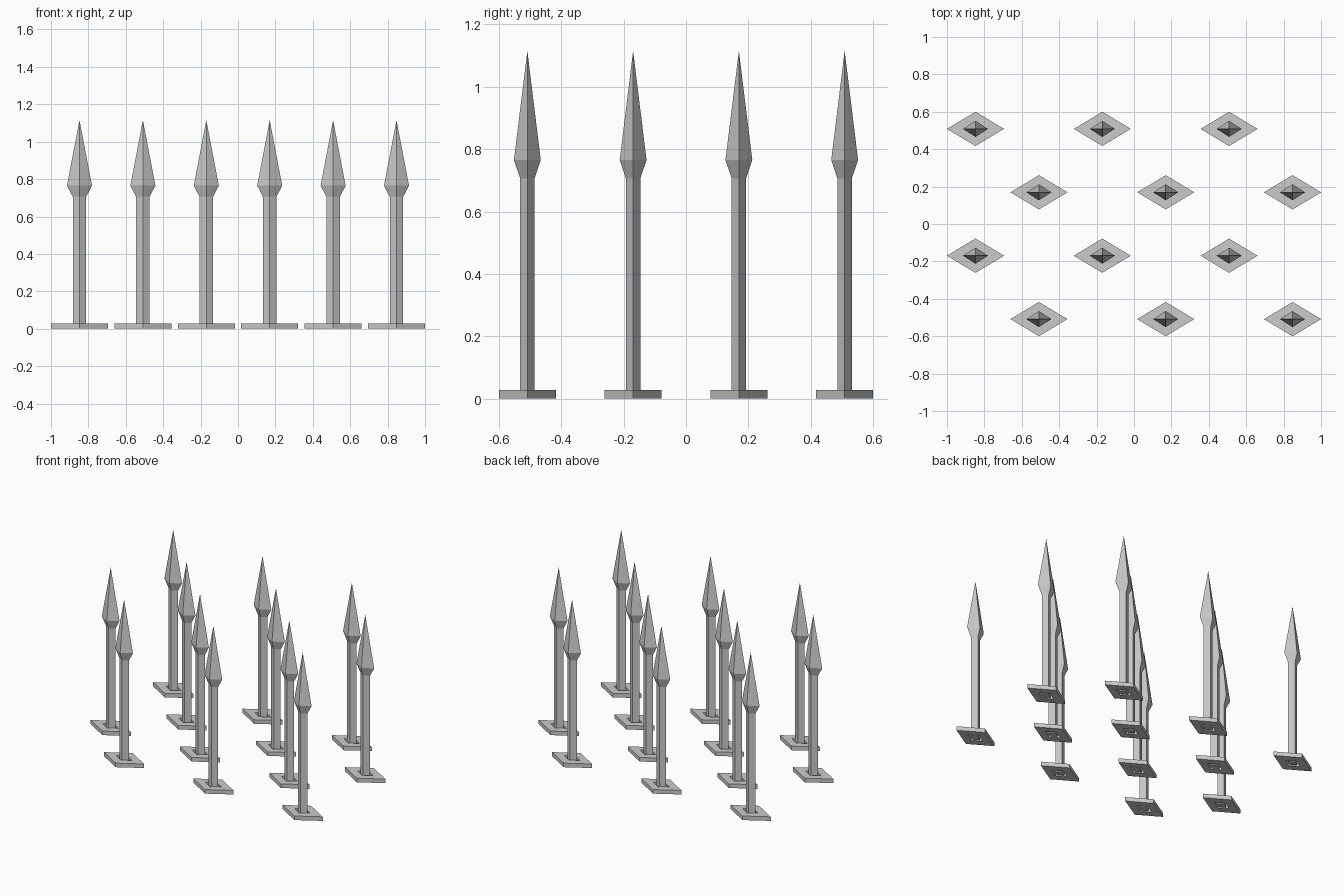
import bpy, bmesh

if "Cube" in bpy.data.objects:
    bpy.data.objects.remove(bpy.data.objects["Cube"])

STEP = 0.339  # spacing of the staggered grid


def ring(bm, hx, hy, z):
    return [bm.verts.new(p) for p in ((hx, 0, z), (0, hy, z), (-hx, 0, z), (0, -hy, z))]


def bridge(bm, a, b):
    for i in range(4):
        j = (i + 1) % 4
        bm.faces.new((a[i], a[j], b[j], b[i]))


def finish(bm, name):
    bmesh.ops.recalc_face_normals(bm, faces=bm.faces)
    mesh = bpy.data.meshes.new(name)
    bm.to_mesh(mesh)
    bm.free()
    return mesh


# Diamond-section shaft with flared, pointed head
bm = bmesh.new()
rings = [ring(bm, *r) for r in ((0.036, 0.023, 0), (0.036, 0.023, 0.706), (0.067, 0.043, 0.765))]
for a, b in zip(rings, rings[1:]):
    bridge(bm, a, b)
bm.faces.new(rings[0][::-1])
tip = bm.verts.new((0, 0, 1.115))
for i in range(4):
    bm.faces.new((rings[-1][i], rings[-1][(i + 1) % 4], tip))
spike_mesh = finish(bm, "spike")

# Diamond base plate with a socket around the shaft
bm = bmesh.new()
loops = [ring(bm, *r) for r in ((0.1525, 0.0915, 0), (0.1525, 0.0915, 0.028),
                                (0.060, 0.037, 0.028), (0.060, 0.037, 0))]
for i in range(4):
    bridge(bm, loops[i], loops[(i + 1) % 4])
plate_mesh = finish(bm, "base_plate")

# Four staggered rows of three
for row in range(4):
    for col in range(3):
        x = (2 * col + (1 - row % 2) - 2.5) * STEP
        y = (row - 1.5) * STEP
        for name, mesh in (("spike", spike_mesh), ("base_plate", plate_mesh)):
            ob = bpy.data.objects.new(f"{name}_{row}_{col}", mesh)
            ob.location = (x, y, 0)
            bpy.context.collection.objects.link(ob)
